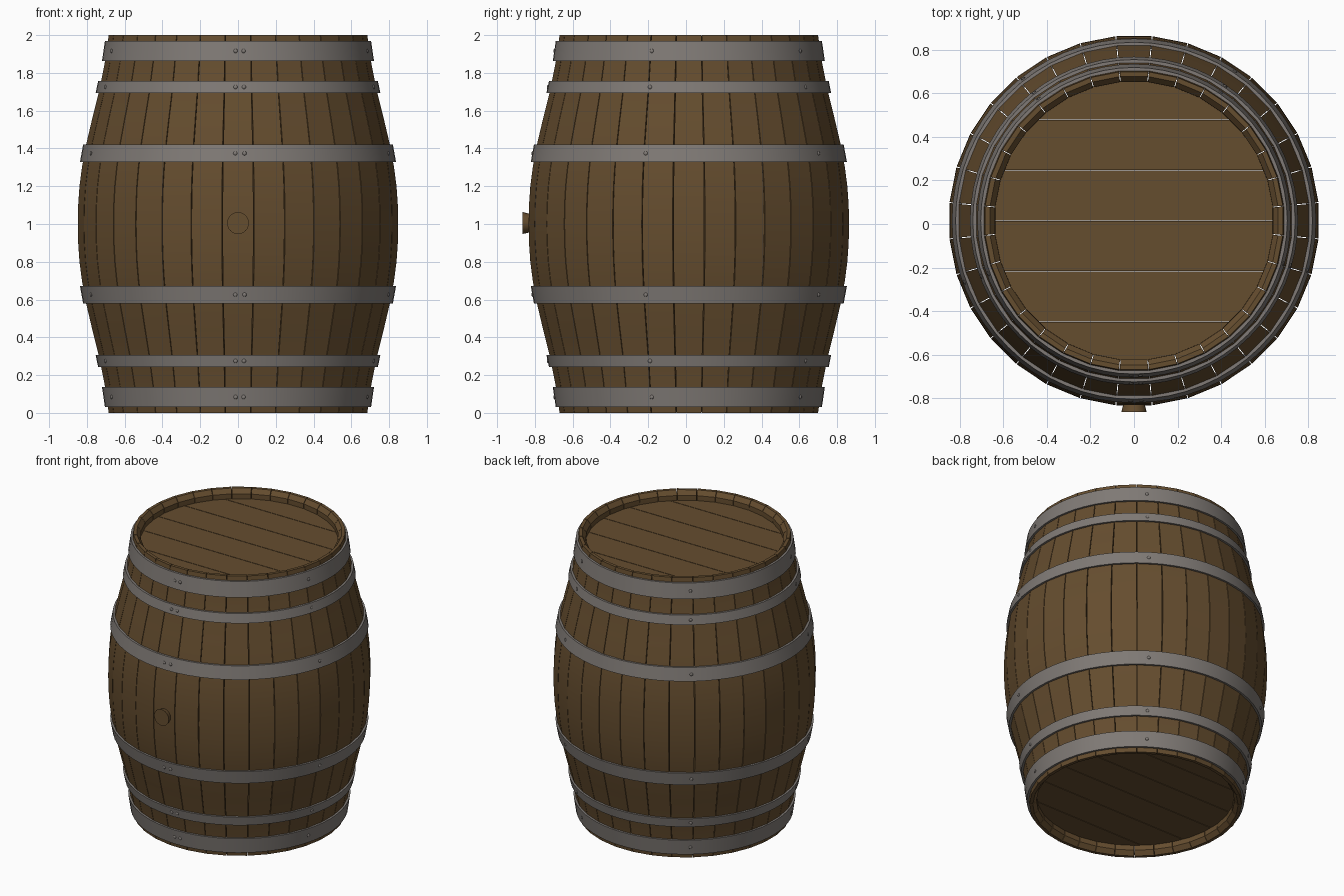
import bpy, bmesh, math
from mathutils import Matrix, Vector

if "Cube" in bpy.data.objects:
    bpy.data.objects.remove(bpy.data.objects["Cube"])

CY = 0.015            # barrel axis sits slightly back so the bung is inside the bounds
STAVES = 32


def material(name, col):
    m = bpy.data.materials.new(name)
    m.diffuse_color = (*col, 1)
    m.use_nodes = True
    m.node_tree.nodes["Principled BSDF"].inputs["Base Color"].default_value = m.diffuse_color
    return m


WOOD = material("brown wood", (0.130, 0.074, 0.028))
STEEL = material("grey steel", (0.215, 0.195, 0.180))


def make_object(name, bm, mat, smooth=None):
    bmesh.ops.recalc_face_normals(bm, faces=bm.faces)
    me = bpy.data.meshes.new(name)
    bm.to_mesh(me)
    bm.free()
    me.materials.append(mat)
    ob = bpy.data.objects.new(name, me)
    bpy.context.collection.objects.link(ob)
    ob.location.y = CY
    if smooth:
        bpy.ops.object.select_all(action='DESELECT')
        ob.select_set(True)
        bpy.context.view_layer.objects.active = ob
        bpy.ops.object.shade_smooth_by_angle(angle=math.radians(smooth))
    return ob


# Barrel outline: (height from the middle, radius)
OUTLINE = [(0, .848), (.1, .846), (.2, .839), (.3, .826), (.42, .804),
           (.56, .771), (.70, .736), (.85, .706), (1.0, .684)]


def radius(z):
    h = abs(z - 1)
    for (h0, r0), (h1, r1) in zip(OUTLINE, OUTLINE[1:]):
        if h <= h1:
            return r0 + (r1 - r0) * (h - h0) / (h1 - h0)
    return OUTLINE[-1][1]


def polar(r, a, z):
    return Vector((r * math.cos(a), r * math.sin(a), z))


# Staves: closed curved planks with a chamfered inner end and narrow seams
def build_staves():
    heights = [1 - h for h, r in reversed(OUTLINE)] + [1 + h for h, r in OUTLINE[1:]]
    outer = [(radius(z), z) for z in heights]
    inner = [(.662, 2.0), (.638, 1.97), (.636, 1.85)]
    inner += [(radius(z) - .05, z) for z in (1.6, 1.3, 1.0, .7, .4)]
    inner += [(r, 2 - z) for r, z in reversed(inner[:3])]
    section = outer + inner
    bm = bmesh.new()
    half = math.pi / STAVES
    gap = .0025
    for i in range(STAVES):
        mid = 2 * math.pi * i / STAVES
        sides = []
        for s in (-1, 1):
            d = half - gap
            sides.append([bm.verts.new(polar(r / math.cos(half), mid + s * d, z))
                          for r, z in section])
        a, b = sides
        n = len(section)
        for k in range(n):
            j = (k + 1) % n
            bm.faces.new((a[k], a[j], b[j], b[k]))
        bm.faces.new(a)
        bm.faces.new(b[::-1])
    make_object("staves", bm, WOOD, 25)


# Heads: round lids made of six planks
def build_head(name, z0, z1):
    bm = bmesh.new()
    R, width, gap = .645, .232, .002
    for i in range(6):
        lo = max((i - 3) * width + gap, -R)
        hi = min((i - 2) * width - gap, R)
        ts = [math.asin(lo / R) + (math.asin(hi / R) - math.asin(lo / R)) * k / 8
              for k in range(9)]
        pts = [(R * math.cos(t), R * math.sin(t)) for t in ts]
        pts += [(-x, y) for x, y in reversed(pts)]
        clean = [p for k, p in enumerate(pts)
                 if math.dist(p, pts[k - 1]) > 1e-5]
        face = bm.faces.new([bm.verts.new((x, y, z0)) for x, y in clean])
        ext = bmesh.ops.extrude_face_region(bm, geom=[face], use_keep_orig=True)
        bmesh.ops.translate(bm, vec=(0, 0, z1 - z0),
                            verts=[v for v in ext["geom"] if isinstance(v, bmesh.types.BMVert)])
    make_object(name, bm, WOOD)


# Hoops: tapered steel bands that follow the barrel outline
def build_hoop(name, z0, z1):
    bm = bmesh.new()
    n, t = 64, .016
    section = [(radius(z0) + t, z0), (radius(z1) + t, z1),
               (radius(z1) - .01, z1), (radius(z0) - .01, z0)]
    rings = [[bm.verts.new(polar(r, 2 * math.pi * i / n, z)) for r, z in section]
             for i in range(n)]
    for i in range(n):
        a, b = rings[i], rings[(i + 1) % n]
        for k in range(4):
            j = (k + 1) % 4
            bm.faces.new((a[k], b[k], b[j], a[j]))
    make_object(name, bm, STEEL, 30)


# Rivets: five around each hoop, doubled at the front lap joint
def build_rivets(name, z):
    bm = bmesh.new()
    for deg in (-91, -87.6, -16, 56, 128, 200):
        a = math.radians(deg)
        mat = (Matrix.Translation(polar(radius(z) + .016, a, z))
               @ Matrix.Rotation(a, 4, 'Z') @ Matrix.Diagonal((.5, 1, 1, 1)))
        bmesh.ops.create_uvsphere(bm, u_segments=10, v_segments=6, radius=.011, matrix=mat)
    make_object(name, bm, STEEL, 40)


build_staves()
build_head("top_head", 1.90, 1.935)
build_head("bottom_head", .065, .10)

for label, z0, z1 in (("end", 1.862, 1.97), ("quarter", 1.693, 1.757), ("bulge", 1.328, 1.42)):
    for side, a, b in (("upper", z0, z1), ("lower", 2 - z1, 2 - z0)):
        build_hoop(f"{side}_{label}_hoop", a, b)
        build_rivets(f"{side}_{label}_rivets", (a + b) / 2)

# Bung: tapered plug on the front
bm = bmesh.new()
bmesh.ops.create_cone(bm, cap_ends=True, segments=24, radius1=.044, radius2=.058, depth=.06,
                      matrix=Matrix.Translation((0, -.85, 1.005)) @ Matrix.Rotation(math.pi / 2, 4, 'X'))
make_object("bung", bm, WOOD, 30)
